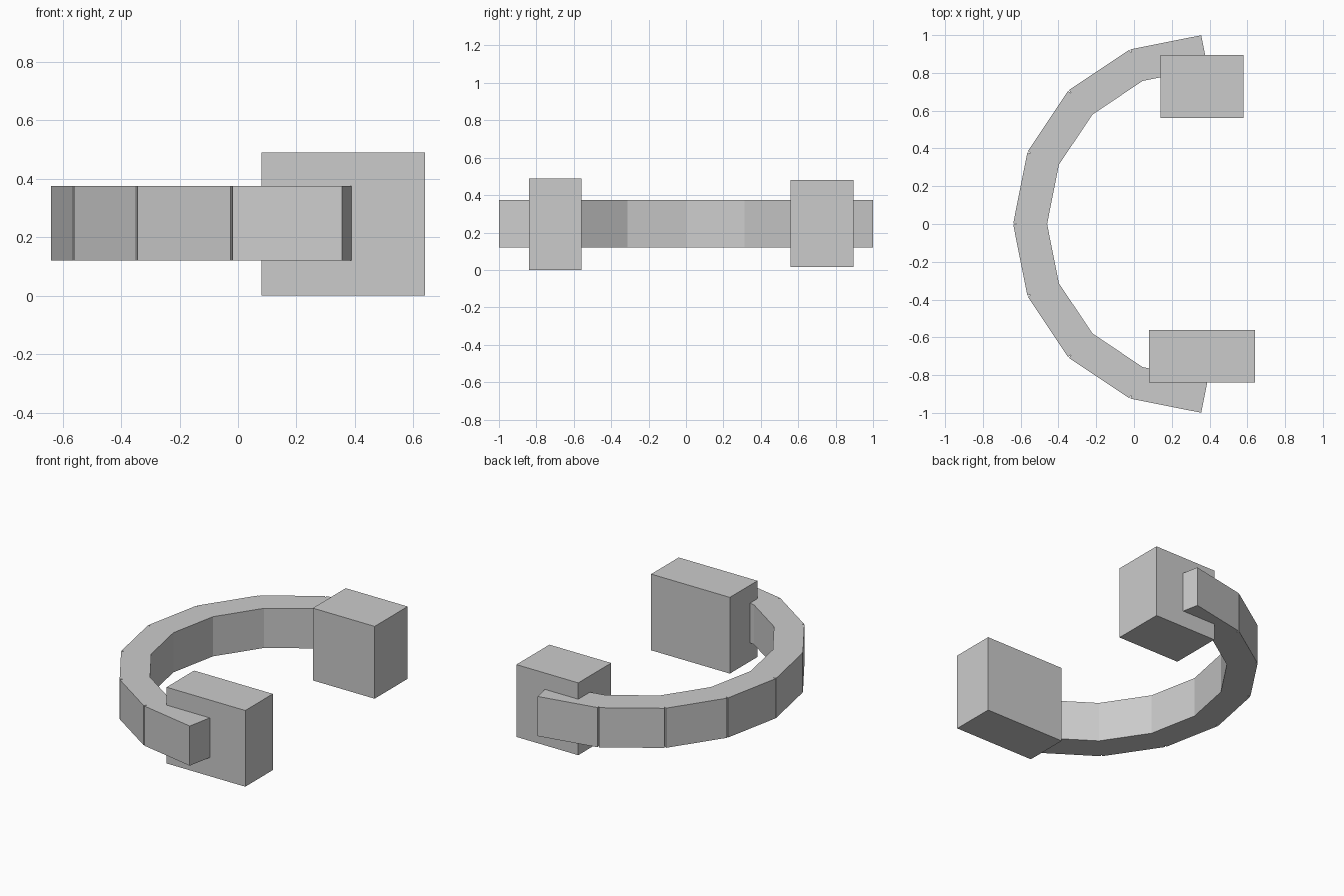
import bpy
from math import pi, cos, sin

if "Cube" in bpy.data.objects:
    bpy.data.objects.remove(bpy.data.objects["Cube"])


def box(name, center, size, angle=0.0):
    bpy.ops.mesh.primitive_cube_add(size=1, location=center, rotation=(0, 0, angle))
    ob = bpy.context.object
    ob.name = name
    ob.scale = size
    bpy.ops.object.transform_apply(location=False, rotation=False, scale=True)
    return ob


# Half-ring band made of eight straight overlapping segments
CX, SEGMENTS = 0.36, 8
STEP = pi / SEGMENTS
OUTER, INNER = 1.0 * cos(STEP / 2), 0.82 * cos(STEP / 2)
MID = (OUTER + INNER) / 2
for i in range(SEGMENTS):
    a = pi / 2 + (i + 0.5) * STEP
    box(f"band_segment_{i + 1}",
        (CX + MID * cos(a), MID * sin(a), 0.2475),
        (OUTER - INNER, 0.382, 0.255), a)

# End blocks on the inside of the band tips
box("front_end_block", (0.36, -0.70, 0.245), (0.56, 0.28, 0.49))
box("back_end_block", (0.36, 0.7275, 0.2475), (0.44, 0.335, 0.465))
